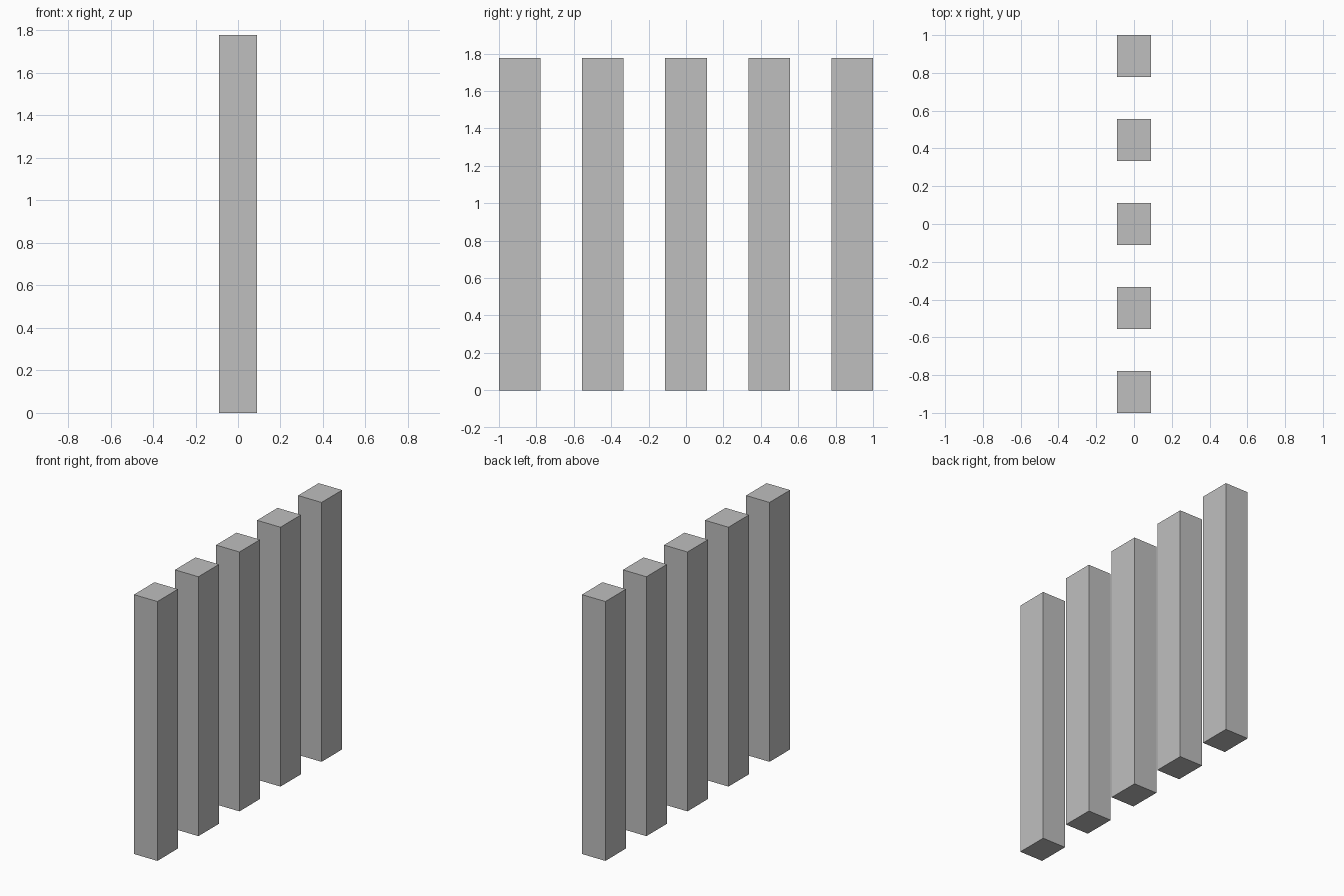
import bpy

# Remove the default cube
cube = bpy.data.objects.get("Cube")
if cube:
    bpy.data.objects.remove(cube, do_unlink=True)

UNIT = 2 / 9                     # post depth; gaps are the same size
WIDTH, HEIGHT = 0.8 * UNIT, 8 * UNIT
COUNT = 5

# Plain grey finish
grey = bpy.data.materials.new("plain_grey")
grey.use_nodes = True
colour = (0.52, 0.52, 0.52, 1)
grey.diffuse_color = colour
grey.node_tree.nodes["Principled BSDF"].inputs["Base Color"].default_value = colour


def add_post(name, y):
    bpy.ops.mesh.primitive_cube_add(size=1, location=(0, y, HEIGHT / 2))
    post = bpy.context.object
    post.name = name
    post.scale = (WIDTH, UNIT, HEIGHT)
    bpy.ops.object.transform_apply(location=False, rotation=False, scale=True)
    post.data.materials.append(grey)


# Row of evenly spaced upright posts
for i in range(COUNT):
    add_post(f"post_{i + 1}", (i - (COUNT - 1) / 2) * 2 * UNIT)
